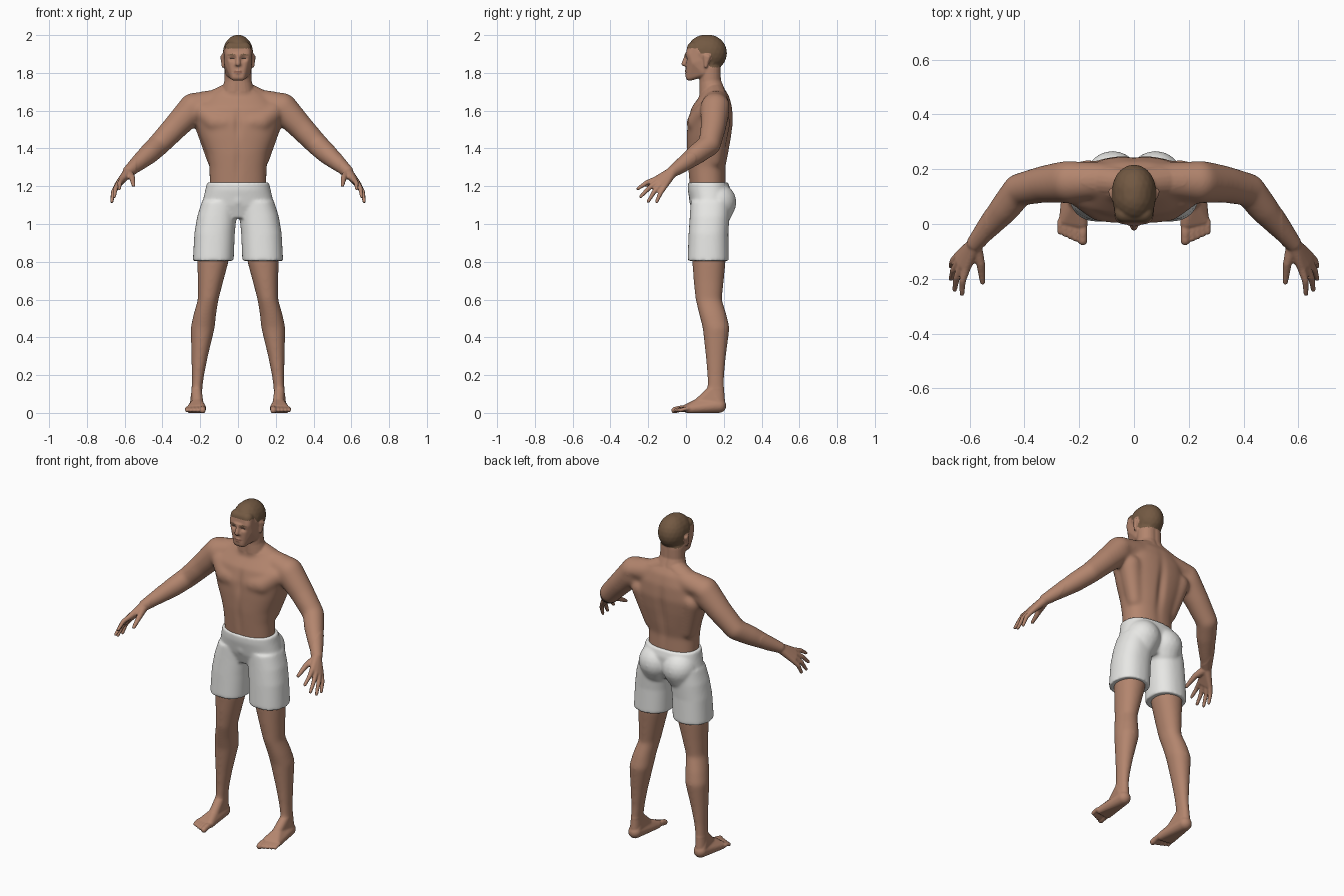
import bpy, bmesh, math
from mathutils import Vector

cube = bpy.data.objects.get("Cube")
if cube:
    bpy.data.objects.remove(cube, do_unlink=True)


def material(name, rgb):
    m = bpy.data.materials.new(name)
    m.use_nodes = True
    m.diffuse_color = (*rgb, 1)
    m.node_tree.nodes["Principled BSDF"].inputs["Base Color"].default_value = (*rgb, 1)
    return m


skin = material("skin", (.45, .235, .155))
hair = material("hair", (.17, .10, .055))
lips = material("lips", (.33, .15, .10))
eyes = material("eyes", (.06, .04, .03))
cloth = material("white cloth", (.8, .8, .78))

# Unit sphere directions shared by all hulls
ball = bmesh.new()
bmesh.ops.create_icosphere(ball, subdivisions=3, radius=1)
DIRS = [v.co.copy() for v in ball.verts]
ball.free()


def hull(bm, balls, side=1):
    """Convex skin around balls given as (x, y, z, radius)."""
    tmp = bmesh.new()
    for x, y, z, r in balls:
        for d in DIRS:
            tmp.verts.new(Vector((x * side, y, z)) + d * r)
    bmesh.ops.convex_hull(tmp, input=tmp.verts)
    bmesh.ops.delete(tmp, geom=[v for v in tmp.verts if not v.link_faces], context='VERTS')
    me = bpy.data.meshes.new("tmp")
    tmp.to_mesh(me)
    tmp.free()
    bm.from_mesh(me)
    bpy.data.meshes.remove(me)


def limb(bm, balls, side=1):
    for pair in zip(balls, balls[1:]):
        hull(bm, pair, side)


def both(points):
    return [(s * x, y, z, r) for x, y, z, r in points for s in (1, -1)]


def loft(bm, rings, side=1, power=2.3, n=40):
    """Stack of rounded sections: (z, x, y front, y back, half width)."""
    def curve(c):
        return math.copysign(abs(c) ** (2 / power), c)
    loops = []
    for z, x, front, back, rx in rings:
        loop = []
        for i in range(n):
            a = math.tau * i / n
            loop.append(bm.verts.new((side * x + rx * curve(math.cos(a)),
                                      (front + back) / 2 + (back - front) / 2 * curve(math.sin(a)), z)))
        loops.append(loop)
    for lo, hi in zip(loops, loops[1:]):
        for i in range(n):
            j = (i + 1) % n
            bm.faces.new((lo[i], lo[j], hi[j], hi[i]))
    bm.faces.new(loops[0])
    bm.faces.new(loops[-1])


def modifier(ob, kind, **settings):
    m = ob.modifiers.new(kind.title(), kind)
    for key, value in settings.items():
        setattr(m, key, value)
    bpy.ops.object.modifier_apply(modifier=m.name)


def fuse(bm, name, voxel, rounds, mats, soft=None):
    """Merge overlapping parts into one smooth surface."""
    bmesh.ops.recalc_face_normals(bm, faces=bm.faces)
    me = bpy.data.meshes.new(name)
    bm.to_mesh(me)
    bm.free()
    ob = bpy.data.objects.new(name, me)
    bpy.context.collection.objects.link(ob)
    bpy.ops.object.select_all(action='DESELECT')
    ob.select_set(True)
    bpy.context.view_layer.objects.active = ob
    modifier(ob, 'REMESH', mode='VOXEL', voxel_size=voxel)
    modifier(ob, 'SMOOTH', factor=.5, iterations=rounds)
    if soft:
        group = ob.vertex_groups.new(name="soft")
        group.add([v.index for v in ob.data.vertices if soft(v.co)], 1, 'REPLACE')
        modifier(ob, 'SMOOTH', factor=.5, iterations=70, vertex_group="soft")
    for m in mats:
        ob.data.materials.append(m)
    bpy.ops.object.shade_smooth()
    return ob


body = bmesh.new()

# Torso and neck
loft(body, [(1.14, 0, .025, .205, .148), (1.21, 0, .018, .212, .15), (1.3, 0, .01, .21, .151),
            (1.37, 0, .005, .225, .165), (1.46, 0, .004, .24, .2), (1.54, 0, .006, .25, .225),
            (1.62, 0, .03, .245, .22), (1.68, 0, .075, .228, .16), (1.72, 0, .09, .2, .09)])
limb(body, [(.015, .128, 1.82, .056), (.015, .128, 1.75, .057), (.02, .14, 1.69, .07)])
limb(body, [(-.015, .128, 1.82, .056), (-.015, .128, 1.75, .057), (-.02, .14, 1.69, .07)])

# Head: skull, face, nose, lips
hull(body, [(0, .12, 1.905, .097), (0, .1, 1.905, .097)])
for v in body.verts:
    if v.co.z > 1.84:
        v.co.x *= .83
hull(body, both([(.035, .04, 1.93, .035), (.042, .028, 1.9, .028), (.045, .045, 1.855, .029),
                 (.043, .09, 1.805, .026), (.018, .02, 1.78, .022), (.03, .12, 1.88, .045)]))
limb(body, [(0, 0, 1.885, .01), (0, -.012, 1.848, .013)])
hull(body, both([(.012, .002, 1.844, .01), (0, -.01, 1.848, .01)]))
hull(body, both([(.02, .01, 1.804, .009), (.006, .002, 1.804, .011)]))
hull(body, both([(.04, .014, 1.898, .013), (.01, .004, 1.895, .012)]))

for s in (1, -1):
    # Ear
    hull(body, [(.078, .105, 1.835, .009), (.084, .12, 1.885, .01), (.079, .1, 1.892, .009)], s)
    # Chest muscle, back muscle, shoulder slope
    hull(body, [(.07, .065, 1.535, .062), (.12, .07, 1.54, .062), (.18, .11, 1.59, .06)], s)
    limb(body, [(.17, .17, 1.54, .065), (.12, .15, 1.34, .045)], s)
    limb(body, [(.03, .15, 1.7, .055), (.12, .16, 1.645, .066), (.235, .155, 1.615, .079)], s)
    # Arm
    limb(body, [(.235, .155, 1.615, .08), (.33, .145, 1.515, .068), (.42, .125, 1.42, .06),
                (.47, .06, 1.373, .056), (.53, -.01, 1.32, .043), (.58, -.07, 1.278, .031)], s)
    # Palm and fingers
    knuckles = [(.612, -.16, 1.236, .016), (.628, -.15, 1.222, .016),
                (.638, -.135, 1.208, .016), (.643, -.115, 1.195, .014)]
    tips = [(.628, -.255, 1.187, .009), (.655, -.24, 1.145, .009),
            (.668, -.2, 1.12, .009), (.668, -.155, 1.118, .009)]
    hull(body, [(.578, -.07, 1.278, .027)] + knuckles, s)
    for k, t in zip(knuckles, tips):
        mid = [(a + b) / 2 for a, b in zip(k, t)]
        limb(body, [k, (mid[0] + .006, mid[1], mid[2] + .008, .0125), t], s)
    limb(body, [(.578, -.085, 1.265, .024), (.56, -.145, 1.245, .016), (.553, -.212, 1.205, .01)], s)
    # Leg
    loft(body, [(.98, .125, .03, .21, .088), (.8, .133, .033, .21, .083), (.7, .145, .04, .2, .068),
                (.6, .158, .05, .19, .055), (.52, .176, .07, .215, .06), (.45, .187, .088, .231, .064),
                (.3, .203, .104, .212, .044), (.2, .212, .112, .203, .033),
                (.12, .218, .114, .202, .028), (.04, .22, .12, .208, .032)], s, power=2.1)
    # Foot and toes
    hull(body, [(.22, .175, .038, .038), (.215, .08, .053, .03), (.192, .005, .024, .024),
                (.252, .015, .02, .022)], s)
    hull(body, [(.219, .14, .12, .027), (.22, .17, .05, .035), (.213, .07, .05, .03)], s)
    for i in range(5):
        r = .017 if i == 0 else .0125 - .0005 * i
        x = .187 if i == 0 else .194 + .019 * i
        limb(body, [(x, .01, .023, r), (x, -.03 + .007 * i, .022, r), (x, -.061 + .008 * i, .014, r)], s)

body = fuse(body, "body", .005, 4, [skin, hair, lips, eyes],
            lambda c: .13 < c.z < 1.7 and abs(c.x) < .54)


# Sculpted hollows: centre, spread, push
def hollow(centre, spread, push):
    for v in body.data.vertices:
        d = [(a - b) / w for a, b, w in zip(v.co, centre, spread)]
        q = sum(k * k for k in d)
        if q < 9:
            v.co += Vector(push) * math.exp(-q)


hollow((0, .25, 1.42), (.025, .06, .16), (0, -.014, 0))
hollow((0, 0, 1.53), (.02, .05, .07), (0, .01, 0))
hollow((0, 0, 1.32), (.02, .05, .1), (0, .006, 0))
hollow((0, -.01, 1.803), (.022, .02, .0035), (0, .006, 0))
for s in (1, -1):
    hollow((s * .032, 0, 1.874), (.015, .03, .01), (0, .011, 0))
    hollow((s * .2, .22, 1.6), (.05, .05, .03), (0, -.008, 0))


def oval(c, x, z, w, h):
    return c.y < .05 and ((abs(c.x) - x) / w) ** 2 + ((c.z - z) / h) ** 2 < 1


# Colours of hair, brows, eyes and lips
for p in body.data.polygons:
    c = p.center
    if c.z < 1.75:
        continue
    hairline = 1.93 - .1 * min(max((c.y - .06) / .07, 0), 1)
    ear = abs(c.x) > .074 and .08 < c.y < .135 and c.z < 1.905
    if (c.z > hairline and not ear) or oval(c, .034, 1.896, .021, .004):
        p.material_index = 1
    elif oval(c, 0, 1.804, .024, .008):
        p.material_index = 2
    elif oval(c, .032, 1.875, .012, .004):
        p.material_index = 3
for v in body.data.vertices:
    v.co.z = max(v.co.z, 0)

# Shorts: waist, legs and seat
shorts = bmesh.new()
loft(shorts, [(1.03, 0, .05, .2, .17), (1.1, 0, .024, .232, .192), (1.18, 0, .009, .236, .173),
              (1.22, 0, .009, .224, .165)])
hull(shorts, [(0, .075, 1.13, .06), (0, .09, 1.08, .05)])
for s in (1, -1):
    loft(shorts, [(.805, .131, .008, .226, .108), (.95, .124, .014, .224, .107),
                  (1.04, .112, .02, .23, .104), (1.12, .095, .025, .235, .096)], s)
    hull(shorts, [(.078, .165, 1.115, .102), (.085, .155, 1.07, .09)], s)
shorts = fuse(shorts, "shorts", .007, 12, [cloth])
